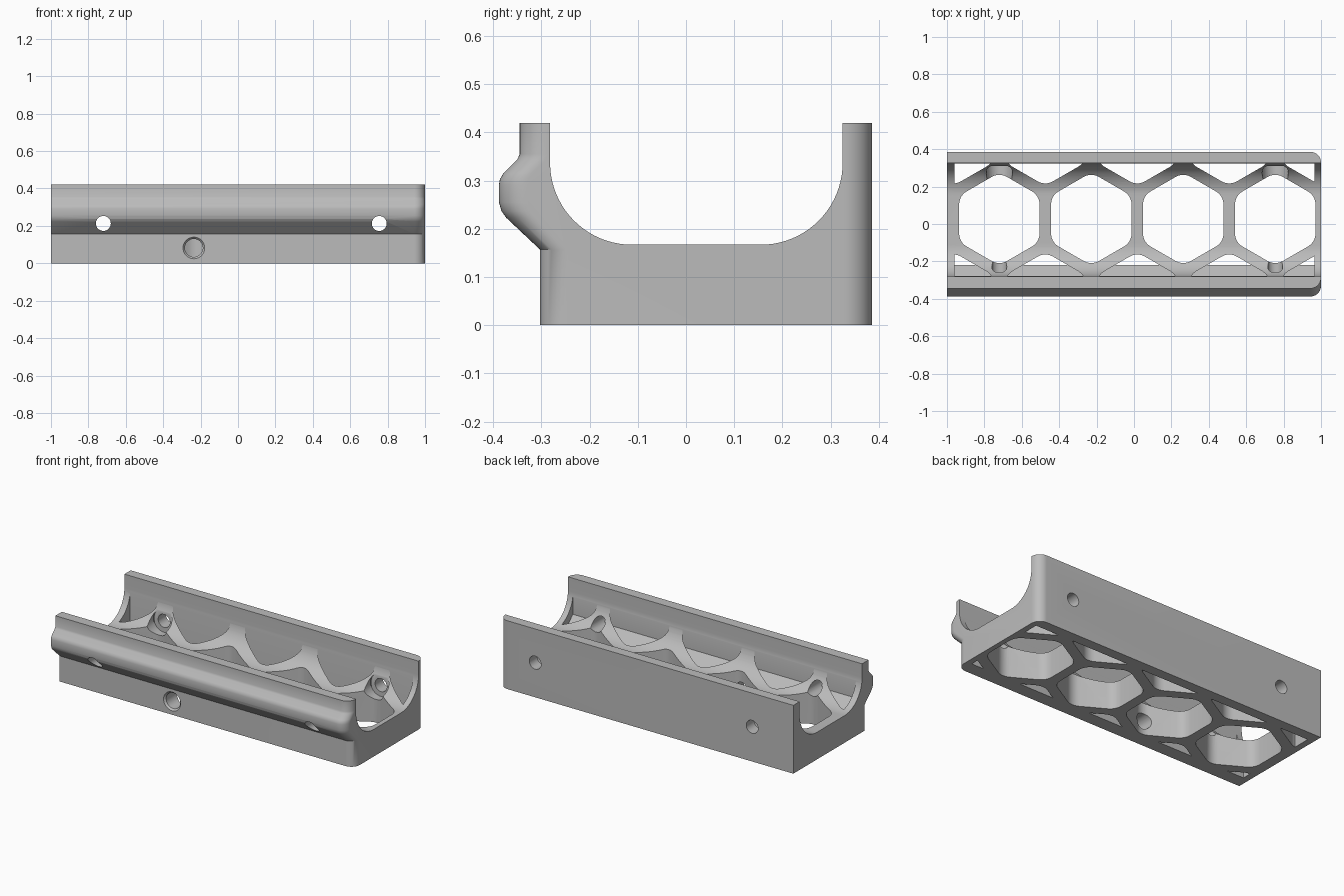
import bpy
import bmesh
from math import sin, cos, pi, radians, sqrt

cube = bpy.data.objects.get("Cube")
if cube:
    bpy.data.objects.remove(cube, do_unlink=True)

grey = bpy.data.materials.new("plain_grey")
grey.use_nodes = True
grey.diffuse_color = (0.5, 0.5, 0.5, 1)
grey.node_tree.nodes["Principled BSDF"].inputs["Base Color"].default_value = (0.5, 0.5, 0.5, 1)


def loft(bm, rings):
    """Skin a run of equal closed rings and cap both ends."""
    loops = [[bm.verts.new(p) for p in ring] for ring in rings]
    n = len(loops[0])
    for a, b in zip(loops, loops[1:]):
        for i in range(n):
            j = (i + 1) % n
            bm.faces.new((a[i], a[j], b[j], b[i]))
    bm.faces.new(loops[0][::-1])
    bm.faces.new(loops[-1])


def make(name, solids):
    """One object from a list of lofted solids."""
    bm = bmesh.new()
    for rings in solids:
        loft(bm, rings)
    bmesh.ops.recalc_face_normals(bm, faces=bm.faces)
    mesh = bpy.data.meshes.new(name)
    bm.to_mesh(mesh)
    bm.free()
    ob = bpy.data.objects.new(name, mesh)
    bpy.context.collection.objects.link(ob)
    return ob


def boolean(target, cutter, operation):
    mod = target.modifiers.new("cut", "BOOLEAN")
    mod.operation = operation
    mod.solver = "EXACT"
    mod.object = cutter
    bpy.context.view_layer.objects.active = target
    bpy.ops.object.modifier_apply(modifier=mod.name)
    bpy.data.objects.remove(cutter, do_unlink=True)


def arc(cx, cy, r, start, end, steps):
    angles = [radians(start + (end - start) * i / steps) for i in range(steps + 1)]
    return [(cx + r * cos(a), cy + r * sin(a)) for a in angles]


# Cradle cross-section in (y, z): front face with its flange, trough, back face
front = [(-.303, 0), (-.303, .157), (-.373, .223), (-.383, .237), (-.388, .255),
         (-.388, .292), (-.386, .303), (-.379, .315), (-.35, .344), (-.345, .355), (-.345, .42)]
R = 0.17
TROUGH = 0.167
inner = [(-.282, .42)]
inner += arc(-.282 + R, TROUGH + R, R, 180, 270, 20)
inner += arc(.325 - R, TROUGH + R, R, 270, 360, 20)
inner += [(.325, .42)]
back = [(.386, .42), (.386, 0)]

# Sweep along x, pulling the outer faces in for the rounded right-hand corners
ROUND = 0.058
stations = [(-1, 0)]
for i in range(11):
    a = pi / 2 * i / 10
    stations.append((1 - ROUND + ROUND * sin(a), ROUND * (1 - cos(a))))
rings = []
for x, d in stations:
    ring = [(x, y + d, z) for y, z in front]
    ring += [(x, y, z) for y, z in inner]
    ring += [(x, y - d, z) for y, z in back]
    rings.append(ring)
cradle = make("honeycomb_cradle", [rings])
cradle.data.materials.append(grey)

# Honeycomb cells: pointed along y, with rounded corners
PITCH, WIDTH, FILLET = 0.4917, 0.43, 0.08
FIRST_X, ROW_Y = -0.72, 0.027
ROW_STEP = PITCH * sqrt(3) / 2


def cell(cx, cy):
    reach = (WIDTH / 2 - FILLET) * 2 / sqrt(3)
    outline = []
    for k in range(6):
        a = 30 + 60 * k
        px, py = cx + reach * cos(radians(a)), cy + reach * sin(radians(a))
        outline += arc(px, py, FILLET, a - 30, a + 30, 6)
    # drop the point shared with the start of the next straight side when they meet
    return [[(x, y, z) for x, y in outline] for z in (-0.1, 0.6)]


main_cells = [cell(FIRST_X + PITCH * i, ROW_Y) for i in range(4)]
side_cells = [cell(FIRST_X + PITCH * (i - 0.5), ROW_Y + s * ROW_STEP)
              for i in range(5) for s in (-1, 1)]

# Side cells stop at the walls and at the sloping ledge behind the front face
limit = [(-.22, -.2), (-.22, .14), (-.279, .2), (-.279, .7), (.323, .7), (.323, -.2)]
cavity = make("cavity_limit", [[[(x, y, z) for y, z in limit] for x in (-.96, .965)]])
side = make("side_cells", side_cells)
boolean(side, cavity, "INTERSECT")
boolean(cradle, side, "DIFFERENCE")
boolean(cradle, make("main_cells", main_cells), "DIFFERENCE")


def bore(x, z, stops):
    """Round hole along y, given as (y, radius) stops."""
    return [[(px, y, pz) for px, pz in arc(x, z, r, 0, 348.75, 31)] for y, r in stops]


# Screw holes through both walls, with head recesses inside the back wall
screw_x = (FIRST_X, FIRST_X + 3 * PITCH)
boolean(cradle, make("screw_holes", [bore(x, .213, [(-.6, .04), (.6, .04)]) for x in screw_x]),
        "DIFFERENCE")
boolean(cradle, make("head_recesses", [bore(x, .213, [(.08, .07), (.31, .07)]) for x in screw_x]),
        "DIFFERENCE")

# Front hole with a chamfered rim
boolean(cradle, make("front_hole", [bore(-.236, .082, [(-.32, .06), (-.303, .058), (-.292, .048),
                                                       (-.1, .048)])]), "DIFFERENCE")

# Smooth the curves, keep the edges sharp
bpy.ops.object.select_all(action="DESELECT")
cradle.select_set(True)
bpy.context.view_layer.objects.active = cradle
bpy.ops.object.shade_smooth_by_angle(angle=radians(30))
